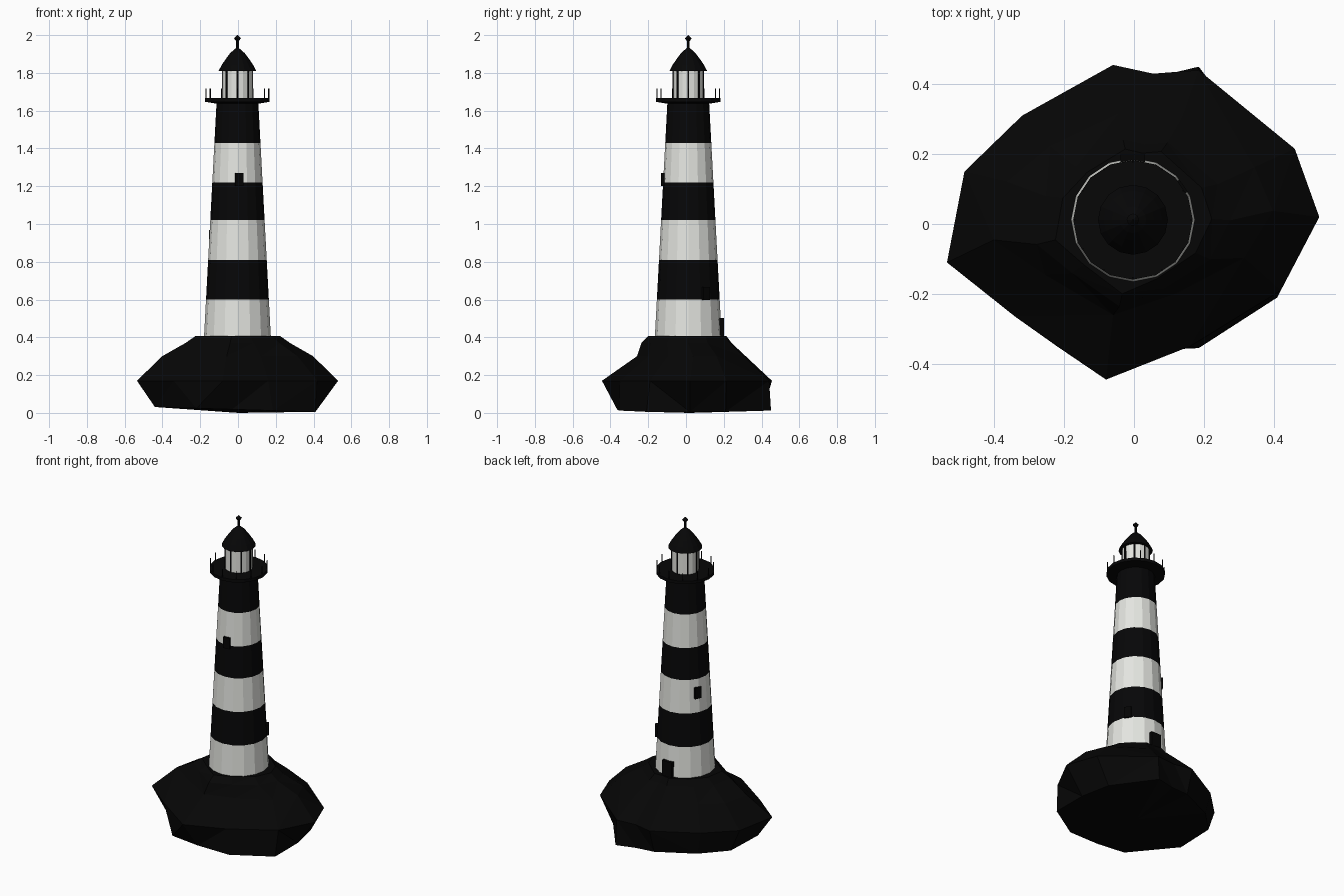
import bpy
import bmesh
from math import sin, cos, pi, radians
from mathutils import Matrix, Vector

cube = bpy.data.objects.get("Cube")
if cube:
    bpy.data.objects.remove(cube, do_unlink=True)

AXIS = Vector((-0.003, 0.012, 0))   # centre line of the tower


def material(name, r, g, b):
    mat = bpy.data.materials.new(name)
    mat.use_nodes = True
    mat.diffuse_color = (r, g, b, 1)
    bsdf = next(n for n in mat.node_tree.nodes if n.type == 'BSDF_PRINCIPLED')
    bsdf.inputs["Base Color"].default_value = (r, g, b, 1)
    return mat


black = material("black paint", 0.002, 0.002, 0.0022)
white = material("white paint", 0.78, 0.79, 0.75)
rock_dark = material("dark rock", 0.0018, 0.0018, 0.0018)
opening_dark = material("opening black", 0.0012, 0.0012, 0.0012)
glass_pale = material("pale glass", 0.78, 0.79, 0.75)


def finish(name, bm, *mats):
    bmesh.ops.recalc_face_normals(bm, faces=bm.faces)
    mesh = bpy.data.meshes.new(name)
    bm.to_mesh(mesh)
    bm.free()
    for mat in mats:
        mesh.materials.append(mat)
    obj = bpy.data.objects.new(name, mesh)
    bpy.context.collection.objects.link(obj)
    return obj


def loft(rings):
    """Skin a stack of equal point rings and cap both ends."""
    bm = bmesh.new()
    rows = [[bm.verts.new(p) for p in ring] for ring in rings]
    n = len(rows[0])
    for a, b in zip(rows, rows[1:]):
        for i in range(n):
            j = (i + 1) % n
            bm.faces.new((a[i], a[j], b[j], b[i]))
    bm.faces.new(rows[0])
    bm.faces.new(rows[-1])
    return bm


def turned(profile, sides=16, centre=AXIS):
    """Lathe (radius, height) pairs about a vertical line."""
    return loft([[centre + Vector((r * cos(2 * pi * i / sides), r * sin(2 * pi * i / sides), z))
                  for i in range(sides)] for r, z in profile])


def on_circle(radius, degrees, z):
    a = radians(degrees)
    return AXIS + Vector((radius * cos(a), radius * sin(a), z))


def tower_radius(z):
    return .177 - .0535 * (z - .4)


def box(name, mat, centre, degrees, size):
    """Box whose local x axis points outward at the given bearing."""
    bm = bmesh.new()
    bmesh.ops.create_cube(bm, size=1, matrix=Matrix.LocRotScale(
        centre, Matrix.Rotation(radians(degrees), 3, 'Z').to_quaternion(), Vector(size)))
    return finish(name, bm, mat)


# Rock island: a foot outline, then the widest outline scaled through the upper levels
foot = [(-.44, -.1), (-.43, .16), (-.29, .3), (-.06, .41), (.06, .42), (.185, .45),
        (.37, .21), (.41, .02), (.41, -.21), (.185, -.355), (-.03, -.365), (-.22, -.35)]
widest = [(-.535, -.11), (-.485, .15), (-.32, .31), (-.06, .455), (.055, .43), (.185, .44),
          (.46, .215), (.53, .02), (.42, -.19), (.16, -.35), (-.08, -.445), (-.34, -.265)]
levels = [(.17, 1, 1, 0), (.3, .75, .64, .025), (.37, .52, .53, 0), (.407, .42, .46, .005)]
rings = [[(x, y, .018 - .03 * x) for x, y in foot]]
for z, sx, sy, dy in levels:
    rings.append([(x * sx, y * sy + dy, z) for x, y in widest])
bm = loft(rings)
bm.faces.ensure_lookup_table()
underside = bmesh.ops.poke(bm, faces=[bm.faces[-2]])
underside["verts"][0].co.z = 0
bmesh.ops.triangulate(bm, faces=bm.faces)
finish("rock_island", bm, rock_dark)

# Tapered tower with alternating bands
bands = [.38, .6, .81, 1.02, 1.22, 1.43, 1.65]
tower = finish("tower", turned([(tower_radius(z), z) for z in bands]), white, black)
for face in tower.data.polygons:
    level = sum(face.center.z > z for z in bands) - 1
    face.material_index = level % 2

# Gallery deck and its rail posts
finish("gallery_deck", turned([(.112, 1.637), (.171, 1.647), (.171, 1.666)]), black)
for i in range(12):
    p = on_circle(.166, 30 * i, 0)
    finish(f"rail_post_{i + 1}", turned([(.003, 1.66), (.003, 1.717)], 6, p), black)

# Lantern room: glass, mullions, roof and finial
finish("lantern_glass", turned([(.08, 1.66), (.08, 1.815)]), glass_pale)
for i in range(8):
    box(f"lantern_mullion_{i + 1}", black, on_circle(.078, 45 * i, 1.738), 45 * i, (.01, .01, .155))
finish("lantern_roof", turned([(.1, 1.81), (.083, 1.842), (.06, 1.876), (.038, 1.905),
                               (.018, 1.923), (.006, 1.932)]), black)
finish("roof_finial", turned([(.008, 1.92), (.007, 1.968), (.018, 1.983), (.001, 2)], 8), black)

# Windows spiralling up the tower, and the door at the back
for i in range(3):
    bearing = 34 + 120 * i
    z = .632 + .302 * i
    box(f"window_{i + 1}", opening_dark, on_circle(tower_radius(z), bearing, z), bearing,
        (.02, .042, .07))
box("door", opening_dark, on_circle(.173, 90, .445), 90, (.03, .07, .115))
